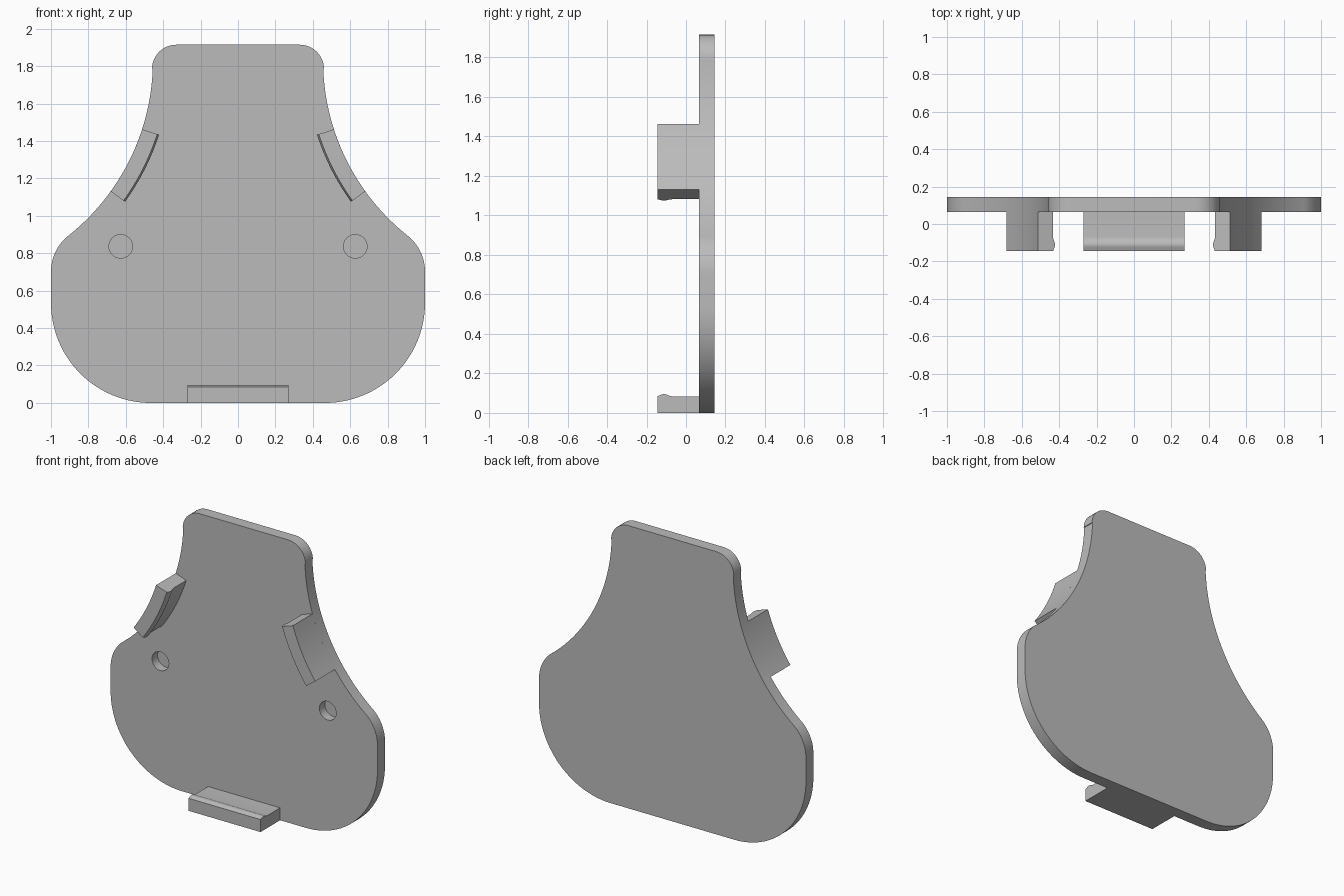
import bpy, bmesh
from math import radians, cos, sin

cube = bpy.data.objects.get("Cube")
if cube:
    bpy.data.objects.remove(cube)

FRONT, BACK, TIP = 0.065, 0.145, -0.145
SWEEP = (1.65, 1.83, 1.195)      # centre x, centre z, radius of the concave side

grey = bpy.data.materials.new("plain grey")
grey.use_nodes = True
grey.diffuse_color = (0.5, 0.5, 0.5, 1)
grey.node_tree.nodes["Principled BSDF"].inputs["Base Color"].default_value = (0.5, 0.5, 0.5, 1)


def arc(cx, cz, r, start, end, steps):
    angles = [radians(start + (end - start) * i / steps) for i in range(steps + 1)]
    return [(cx + r * cos(a), cz + r * sin(a)) for a in angles]


def loft(name, sections):
    """Join equal closed sections in order and cap both ends."""
    bm = bmesh.new()
    rings = [[bm.verts.new(p) for p in s] for s in sections]
    for a, b in zip(rings, rings[1:]):
        for i in range(len(a)):
            j = (i + 1) % len(a)
            bm.faces.new((a[i], a[j], b[j], b[i]))
    bm.faces.new(rings[0])
    bm.faces.new(rings[-1])
    bmesh.ops.recalc_face_normals(bm, faces=bm.faces[:])
    mesh = bpy.data.meshes.new(name)
    bm.to_mesh(mesh)
    bm.free()
    obj = bpy.data.objects.new(name, mesh)
    bpy.context.collection.objects.link(obj)
    mesh.materials.append(grey)
    return obj


def smooth(obj):
    bpy.ops.object.select_all(action="DESELECT")
    obj.select_set(True)
    bpy.context.view_layer.objects.active = obj
    bpy.ops.object.shade_smooth_by_angle(angle=radians(30))


# Back plate: half outline from top to bottom, mirrored
half = arc(0.33, 1.785, 0.13, 90, 2, 12)
half += arc(*SWEEP, 182, 231.4, 32)
half += arc(0.751, 0.701, 0.249, 51.4, 0, 12)[1:]
half += arc(0.465, 0.535, 0.535, 0, -90, 28)
outline = half + [(-x, z) for x, z in reversed(half)]
plate = loft("back_plate", [[(x, y, z) for x, z in outline] for y in (FRONT, BACK)])

# Blind round holes in the front of the plate
for side, label in ((1, "left"), (-1, "right")):
    ring = arc(side * 0.627, 0.837, 0.063, 0, 360, 40)[:-1]
    cutter = loft(label + "_hole_cutter", [[(x, y, z) for x, z in ring] for y in (0, FRONT + 0.06)])
    cutter.hide_render = True
    cutter.hide_set(True)
    cut = plate.modifiers.new(label + "_hole", "BOOLEAN")
    cut.object = cutter
    cut.solver = "EXACT"
smooth(plate)

# Clip profile (y, thickness): flat ledge with a rounded lip near the tip
lip = [(TIP + 0.075 * i / 12, 0.084 + 0.011 * sin(radians(15 + 165 * i / 12)) ** 2)
       for i in range(13)]
profile = [(FRONT, 0), (TIP, 0)] + lip + [(FRONT, 0.084)]

smooth(loft("bottom_clip", [[(x, y, t) for y, t in profile] for x in (-0.27, 0.27)]))

# Side clips follow the concave edges of the plate
cx, cz, radius = SWEEP
for side, label in ((1, "left"), (-1, "right")):
    sections = []
    for i in range(13):
        a = radians(197.9 + 17.9 * i / 12)
        sections.append([(side * (cx + (radius + t) * cos(a)), y, cz + (radius + t) * sin(a))
                         for y, t in profile])
    smooth(loft(label + "_clip", sections))
